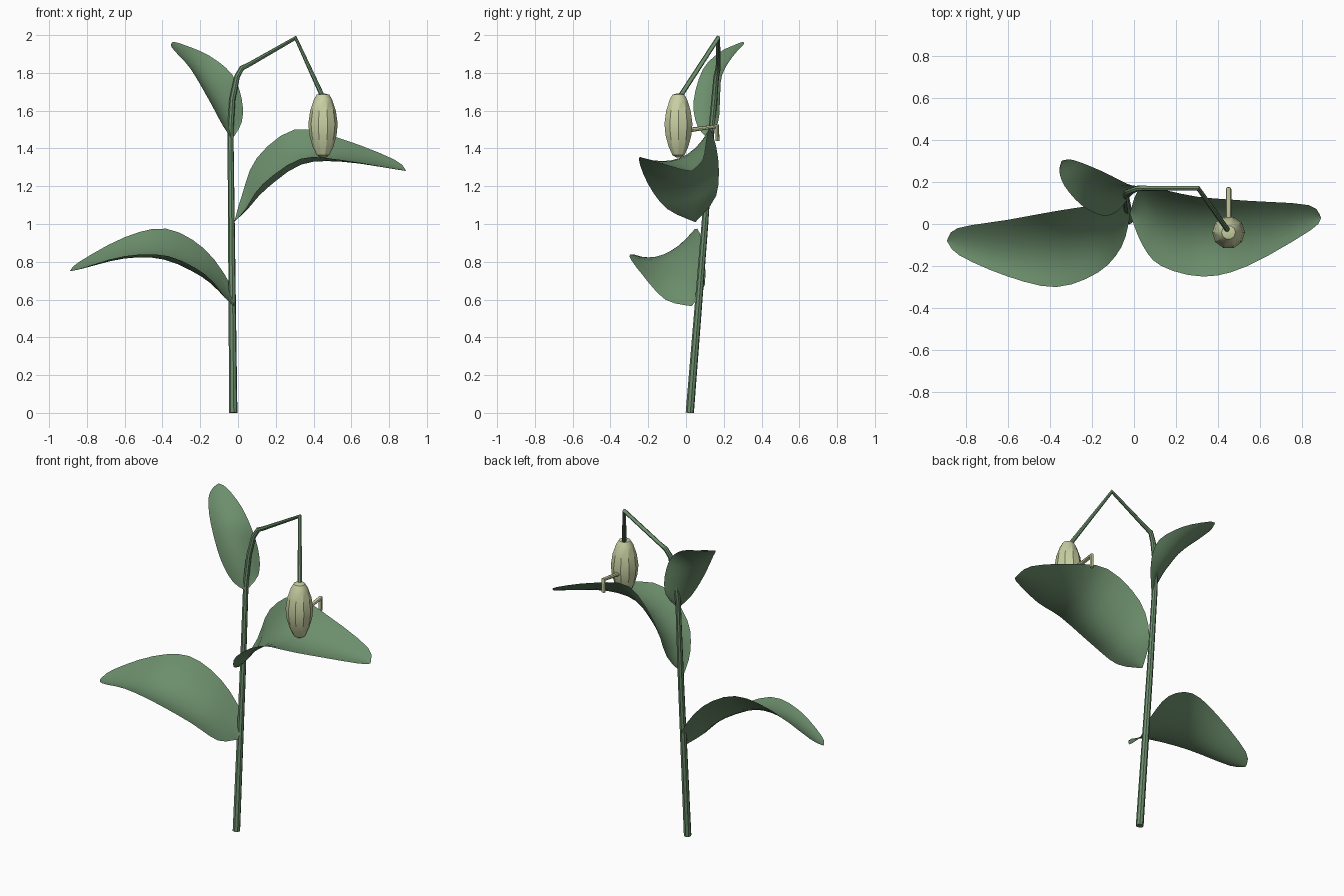
import bpy, bmesh, math
from mathutils import Vector

cube = bpy.data.objects.get("Cube")
if cube:
    bpy.data.objects.remove(cube, do_unlink=True)


def material(name, rgb):
    mat = bpy.data.materials.new(name)
    mat.use_nodes = True
    mat.diffuse_color = (*rgb, 1)
    mat.node_tree.nodes["Principled BSDF"].inputs["Base Color"].default_value = (*rgb, 1)
    return mat


green = material("leaf green", (0.15, 0.27, 0.15))
cream = material("pale cream green", (0.58, 0.63, 0.36))


def activate(obj):
    bpy.ops.object.select_all(action='DESELECT')
    obj.select_set(True)
    bpy.context.view_layer.objects.active = obj


def finish(name, bm, mat, angle):
    mesh = bpy.data.meshes.new(name)
    bm.to_mesh(mesh)
    bm.free()
    obj = bpy.data.objects.new(name, mesh)
    bpy.context.collection.objects.link(obj)
    mesh.materials.append(mat)
    activate(obj)
    bpy.ops.object.shade_smooth_by_angle(angle=math.radians(angle))
    return obj


def tube(name, path, mat):
    """Round tube through (x, y, z, radius) points."""
    curve = bpy.data.curves.new(name, 'CURVE')
    curve.dimensions = '3D'
    curve.bevel_depth = 1
    curve.bevel_resolution = 2
    curve.use_fill_caps = True
    spline = curve.splines.new('POLY')
    spline.points.add(len(path) - 1)
    for point, (x, y, z, radius) in zip(spline.points, path):
        point.co = (x, y, z, 1)
        point.radius = radius
    obj = bpy.data.objects.new(name, curve)
    bpy.context.collection.objects.link(obj)
    curve.materials.append(mat)
    activate(obj)
    bpy.ops.object.convert(target='MESH')
    bpy.ops.object.shade_smooth_by_angle(angle=math.radians(40))


def smooth_path(points, steps=3):
    """Catmull-Rom curve through the points."""
    pts = [Vector(p) for p in points]
    pts = [pts[0]] + pts + [pts[-1]]
    out = []
    for a, b, c, d in zip(pts, pts[1:], pts[2:], pts[3:]):
        for i in range(steps):
            t = i / steps
            out.append(b + (c - a) * t / 2
                       + (a - 2.5 * b + 2 * c - d / 2) * t * t
                       + (1.5 * (b - c) + (d - a) / 2) * t ** 3)
    return out + [pts[-1]]


def leaf(name, base, tip, back, rib, front, across=8):
    """Cupped blade spanned between two edges and a central rib."""
    lines = [smooth_path([base, *line, tip]) for line in (back, rib, front)]
    bm = bmesh.new()
    rows = []
    for a, m, b in zip(*lines):
        row = []
        for i in range(across + 1):
            t = i / across
            co = (a * (1 - t) * (1 - 2 * t) + m * 4 * t * (1 - t)
                  + b * t * (2 * t - 1))
            row.append(bm.verts.new(co))
        rows.append(row)
    for r, s in zip(rows, rows[1:]):
        for i in range(across):
            bm.faces.new((r[i], r[i + 1], s[i + 1], s[i]))
    bmesh.ops.remove_doubles(bm, verts=bm.verts, dist=0.0005)
    bmesh.ops.recalc_face_normals(bm, faces=bm.faces)
    if sum(f.normal.z * f.calc_area() for f in bm.faces) < 0:
        bmesh.ops.reverse_faces(bm, faces=bm.faces)
    finish(name, bm, green, 60)


# Stem with its arched neck and hanging flower stalk
tube("stem", [(-.025, .02, 0, .022), (-.035, .1, 1, .018), (-.04, .135, 1.5, .016),
              (-.03, .15, 1.66, .016), (-.005, .16, 1.78, .015), (.02, .17, 1.825, .014),
              (.06, .17, 1.845, .012), (.305, .17, 1.985, .012), (.45, -.035, 1.67, .013)], green)

# Leaves
leaf("lower_leaf", (-.02, .03, .565), (-.89, -.08, .75),
     [(-.04, .1, .68), (-.18, .09, .87), (-.38, .06, .975), (-.6, .02, .93), (-.84, -.02, .8)],
     [(-.08, 0, .64), (-.2, -.06, .74), (-.4, -.11, .83), (-.6, -.12, .83), (-.82, -.09, .77)],
     [(-.06, -.11, .6), (-.17, -.23, .73), (-.37, -.3, .83), (-.6, -.25, .83), (-.83, -.15, .765)])

leaf("middle_leaf", (-.02, .05, 1.01), (.89, .03, 1.28),
     [(.02, .16, 1.15), (.1, .17, 1.35), (.3, .13, 1.5), (.55, .11, 1.45), (.83, .09, 1.34)],
     [(.06, .04, 1.1), (.15, 0, 1.2), (.33, -.03, 1.33), (.55, -.03, 1.345), (.82, .03, 1.3)],
     [(.04, -.1, 1.08), (.13, -.2, 1.21), (.33, -.25, 1.345), (.54, -.2, 1.34), (.84, -.03, 1.29)])

leaf("upper_leaf", (-.03, .12, 1.45), (-.345, .3, 1.965),
     [(.02, .17, 1.54), (.02, .18, 1.66), (-.03, .19, 1.79), (-.15, .25, 1.89), (-.29, .305, 1.95)],
     [(-.04, .13, 1.5), (-.09, .14, 1.63), (-.17, .17, 1.79), (-.25, .23, 1.89), (-.33, .28, 1.945)],
     [(-.08, .06, 1.52), (-.15, .04, 1.65), (-.25, .09, 1.82), (-.33, .18, 1.91), (-.355, .25, 1.945)])

# Ribbed flower bud, turned from (radius, height) rings
SIDES = 10
bm = bmesh.new()
rings = []
for radius, z in [(.012, 1.352), (.034, 1.365), (.055, 1.41), (.072, 1.47), (.078, 1.53),
                  (.068, 1.6), (.048, 1.66), (.033, 1.685), (.012, 1.69)]:
    rings.append([bm.verts.new((.45 + radius * math.cos(math.tau * i / SIDES),
                                -.04 + radius * math.sin(math.tau * i / SIDES), z))
                  for i in range(SIDES)])
for low, high in zip(rings, rings[1:]):
    for i in range(SIDES):
        j = (i + 1) % SIDES
        bm.faces.new((low[i], low[j], high[j], high[i]))
bm.faces.new(rings[0][::-1])
bm.faces.new(rings[-1])
finish("flower_bud", bm, cream, 32)

# Hooked filament behind the bud
tube("filament", [(.45, 0, 1.495, .013), (.45, .166, 1.518, .013), (.45, .166, 1.44, .011)], cream)
